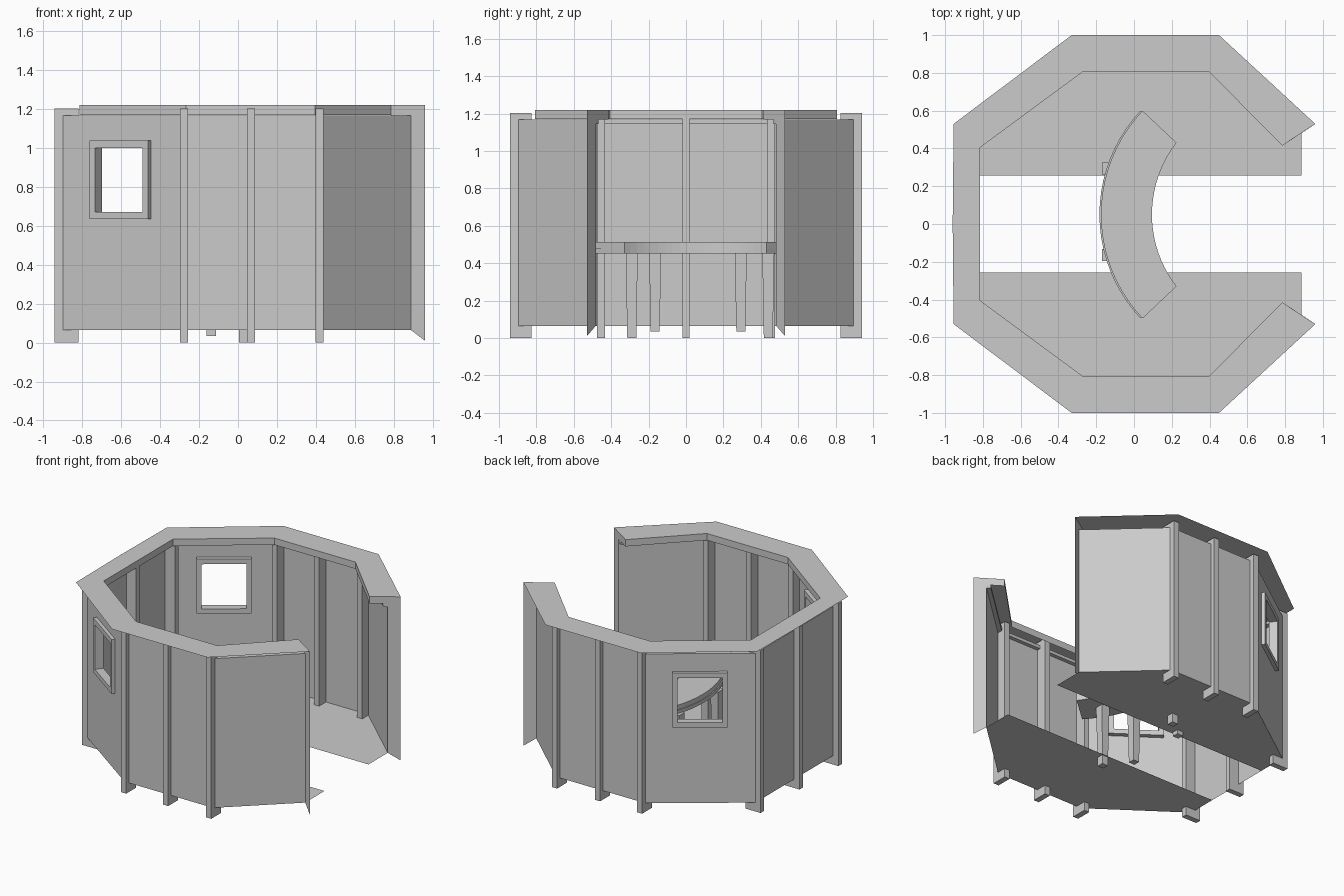
import bpy, math
from mathutils import Vector

if "Cube" in bpy.data.objects:
    bpy.data.objects.remove(bpy.data.objects["Cube"])


def mesh(name, verts, faces, mirror=False):
    me = bpy.data.meshes.new(name)
    me.from_pydata([tuple(v) for v in verts], [], faces)
    me.update()
    ob = bpy.data.objects.new(name, me)
    bpy.context.collection.objects.link(ob)
    if mirror:  # reflect across the x axis (front/back symmetry)
        m = ob.modifiers.new("mirror", 'MIRROR')
        m.use_axis = (False, True, False)
    return ob


def loft(name, low, high, mirror=False):
    """Closed solid between two matching counter-clockwise 3D loops."""
    n = len(low)
    faces = [list(range(n))[::-1], list(range(n, 2 * n))]
    faces += [[i, (i + 1) % n, n + (i + 1) % n, n + i] for i in range(n)]
    return mesh(name, list(low) + list(high), faces, mirror)


def box(name, x0, x1, y0, y1, z0, z1, mirror=False):
    p = [(x0, y0), (x1, y0), (x1, y1), (x0, y1)]
    return loft(name, [(x, y, z0) for x, y in p], [(x, y, z1) for x, y in p], mirror)


FLOOR, TOP, ROOF = 0.065, 1.168, 1.22

# wall line, roof outer and inner outline: front half, left to open right end
wall = [(-0.9, 0), (-0.9, -0.475), (-0.295, -0.905), (0.43, -0.905), (0.888, -0.482)]
outer = [(-0.96, 0), (-0.955, -0.53), (-0.33, -1.0), (0.45, -1.0), (0.96, -0.53)]
inner = [(-0.815, 0), (-0.815, -0.405), (-0.268, -0.808), (0.395, -0.808), (0.785, -0.415)]

# flat roof ring and its inner fascia
mesh("roof", [(*p, ROOF) for p in outer + inner],
     [[i, i + 1, i + 6, i + 5] for i in range(4)], True)
mesh("roof_inner_fascia", [(*p, TOP + 0.002) for p in inner] + [(*p, ROOF) for p in inner],
     [[i + 1, i, i + 5, i + 6] for i in range(4)], True)

# end panels closing the ring beside the opening
w, o, n = wall[-1], outer[-1], inner[-1]
mesh("end_panel", [(*w, FLOOR), (*o, 0.01), (*o, ROOF), (*n, ROOF), (*n, TOP), (*w, TOP)],
     [[0, 1, 2, 3, 4, 5]], True)

# floor plates with the open strip between them
fl = [(-0.9, -0.257)] + wall[1:] + [(0.888, -0.257)]
mesh("floor_plate", [(*p, FLOOR) for p in fl], [list(range(len(fl)))], True)

RING = [[i, (i + 1) % 4, 4 + (i + 1) % 4, 4 + i] for i in range(4)]


def rect(c, d, nrm, hw, z0, z1, off):
    return [c + d * s * hw + nrm * off + Vector((0, 0, z))
            for s, z in ((-1, z0), (1, z0), (1, z1), (-1, z1))]


for i in range(4):
    a, b = (Vector((*p, 0)) for p in wall[i:i + 2])
    d = (b - a).normalized()
    nrm = Vector((d.y, -d.x, 0))  # outward
    c, h = (a + b) / 2, (b - a).length / 2
    panel = rect(c, d, nrm, h, FLOOR, TOP, 0)
    if i == 1:
        # panel with window opening and square frame
        mesh("window_wall", panel + rect(c, d, nrm, 0.15, 0.67, 1.0, 0), RING, True)
        O0, I0 = (rect(c, d, nrm, *s, 0.025) for s in ((0.185, 0.635, 1.038), (0.15, 0.67, 1.0)))
        O1, I1 = (rect(c, d, nrm, *s, -0.035) for s in ((0.185, 0.635, 1.038), (0.15, 0.67, 1.0)))
        loops = [O0, I0, I1, O1]
        faces = []
        for k in range(4):
            m = (k + 1) % 4
            faces += [[4 * k + j, 4 * k + (j + 1) % 4, 4 * m + (j + 1) % 4, 4 * m + j]
                      for j in range(4)]
        mesh("window_frame", sum(loops, []), faces, True)
    else:
        mesh("wall_panel", panel, [[0, 1, 2, 3]], True)
    # top rail along the inside of the wall
    r0 = rect(c, d, nrm, h - 0.01, 1.145, TOP, -0.03)
    r1 = rect(c, d, nrm, h, 1.145, TOP, -0.001)
    loft("wall_top_rail", r1, r0, True)

# posts straddling the walls
for x in (-0.278, 0.066, 0.418):
    box("side_post", x - 0.021, x + 0.021, -0.94, -0.825, 0, 1.203, True)
box("left_corner_post", -0.943, -0.82, -0.475, -0.434, 0, 1.203, True)
box("left_middle_post", -0.943, -0.82, -0.02, 0.02, 0, 1.203)


# curved table top in two layers
def arc(cx, r, half, n=20):
    a = math.asin(half / r)
    return [(cx - r * math.cos(t), 0.05 + r * math.sin(t))
            for t in (a - 2 * a * i / n for i in range(n + 1))]


def table_layer(name, grow, z0, z1):
    pts = arc(0.622, 0.797 + grow, 0.55) + arc(0.715, 0.62, 0.38)[::-1]
    loft(name, [(x, y, z0) for x, y in pts], [(x, y, z1) for x, y in pts])


table_layer("table_top", 0, 0.478, 0.512)
table_layer("table_apron", 0.008, 0.452, 0.478)

# tapered table legs
for x, y, z in ((-0.138, 0.293, 0.035), (-0.138, -0.165, 0.035),
                (0.03, 0.44, 0.0), (0.03, -0.29, 0.0)):
    q = ((-1, -1), (1, -1), (1, 1), (-1, 1))
    loft("table_leg", [(x + s * 0.024, y + t * 0.024, z) for s, t in q],
         [(x + s * 0.032, y + t * 0.032, 0.455) for s, t in q])
